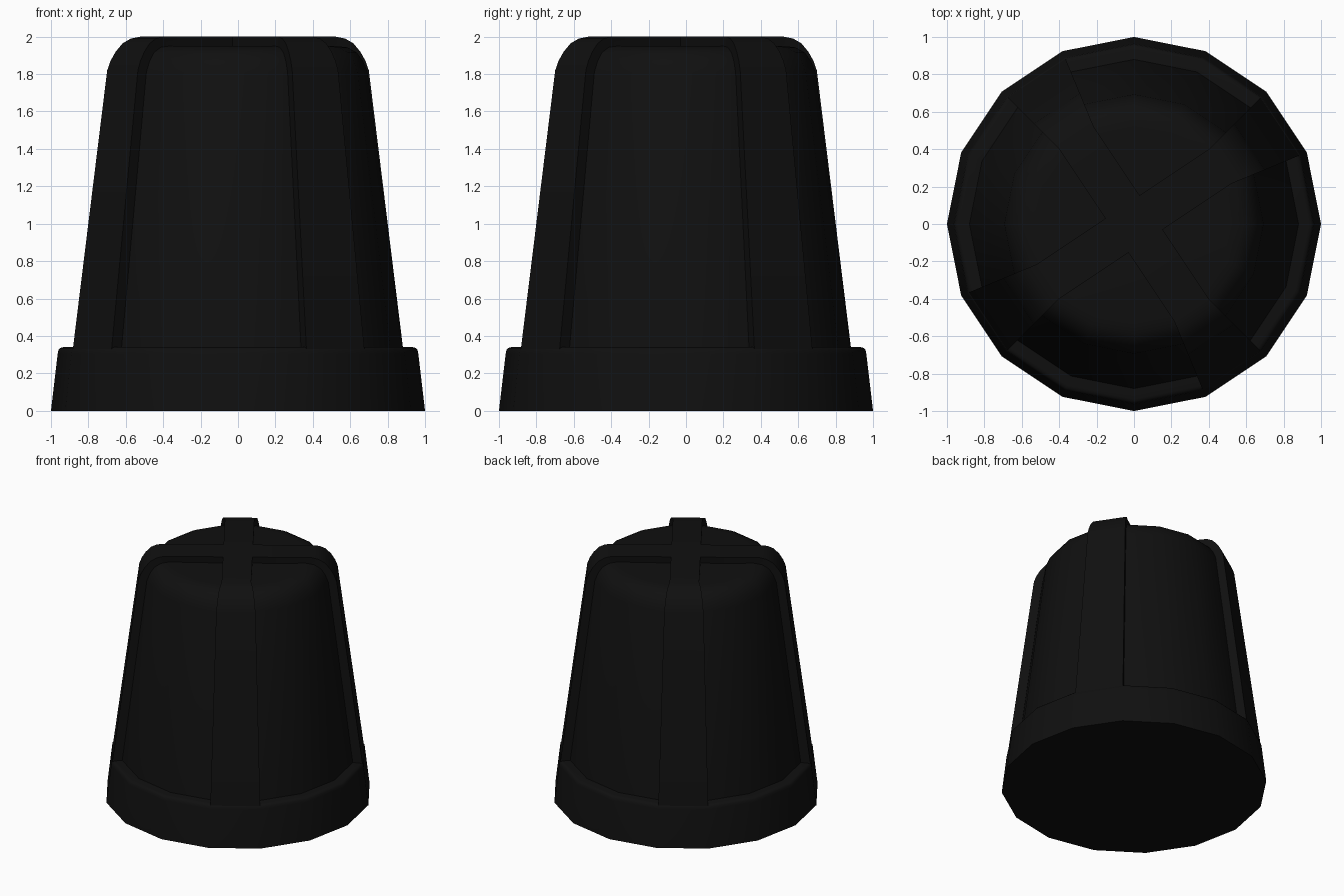
import bpy, bmesh, math
from mathutils import Matrix

if "Cube" in bpy.data.objects:
    bpy.data.objects.remove(bpy.data.objects["Cube"])

SIDES = 16
HALF = math.pi / SIDES
mat = bpy.data.materials.new("black_plastic")
mat.diffuse_color = (0.005, 0.005, 0.005, 1)
mat.use_nodes = True
mat.node_tree.nodes["Principled BSDF"].inputs["Base Color"].default_value = mat.diffuse_color


def finish(name, bm, angle=35):
    bmesh.ops.remove_doubles(bm, verts=bm.verts, dist=0.0005)
    bmesh.ops.recalc_face_normals(bm, faces=bm.faces)
    me = bpy.data.meshes.new(name)
    bm.to_mesh(me)
    bm.free()
    ob = bpy.data.objects.new(name, me)
    bpy.context.collection.objects.link(ob)
    me.materials.append(mat)
    bpy.ops.object.select_all(action='DESELECT')
    ob.select_set(True)
    bpy.context.view_layer.objects.active = ob
    bpy.ops.object.shade_smooth_by_angle(angle=math.radians(angle))
    return ob


def revolve(name, profile):
    """Closed 16-sided solid from (radius, z) points, bottom to top."""
    bm = bmesh.new()
    rings = [[bm.verts.new((r * math.cos(2 * HALF * i), r * math.sin(2 * HALF * i), z))
              for i in range(SIDES)] for r, z in profile]
    for a, b in zip(rings, rings[1:]):
        for i in range(SIDES):
            j = (i + 1) % SIDES
            bm.faces.new((a[i], a[j], b[j], b[i]))
    bm.faces.new(rings[0][::-1])
    bm.faces.new(rings[-1])
    return finish(name, bm)


# Base rim with a softened top edge
revolve("base_rim", [(1.0, 0), (0.964, 0.305), (0.96, 0.325), (0.95, 0.336), (0.935, 0.34), (0.8, 0.34)])

# Tapered core, visible as the four recessed panels
revolve("core", [(0.885, 0.3), (0.88, 0.34), (0.693, 1.81), (0.668, 1.87), (0.635, 1.915),
                 (0.585, 1.943), (0.52, 1.95)])

# Four raised ribs, one facet wide, meeting as a cross on the top
outer = [(0.957, 0.32), (0.757, 1.82), (0.738, 1.87), (0.708, 1.92), (0.667, 1.965),
         (0.62, 1.99), (0.565, 2.0)]
inner = [(0.84, 0.32), (0.65, 1.80), (0.63, 1.85), (0.60, 1.89), (0.57, 1.91),
         (0.53, 1.92), (0.50, 1.92)]
HUB = 0.565 * math.sin(HALF)


def pair(bm, r, z, half=None):
    """Left and right vertices of a rib section pointing along +x."""
    x, y = r * math.cos(HALF), half or r * math.sin(HALF)
    return [bm.verts.new((x, s * y, z)) for s in (-1, 1)]


bm = bmesh.new()
for k in range(4):
    o = [pair(bm, r, z) for r, z in outer] + [pair(bm, HUB / math.cos(HALF), 2.0, HUB)]
    n = [pair(bm, r, z) for r, z in inner] + [pair(bm, HUB / math.cos(HALF), 1.92, HUB)]
    for i in range(len(o) - 1):
        bm.faces.new((o[i][0], o[i][1], o[i + 1][1], o[i + 1][0]))
        for s in (0, 1):
            bm.faces.new((o[i][s], o[i + 1][s], n[i + 1][s], n[i][s]))
        bm.faces.new((n[i][1], n[i][0], n[i + 1][0], n[i + 1][1]))
    bm.faces.new((o[0][1], o[0][0], n[0][0], n[0][1]))
    bmesh.ops.rotate(bm, verts=bm.verts, cent=(0, 0, 0), matrix=Matrix.Rotation(math.pi / 2, 3, 'Z'))
for z in (1.92, 2.0):
    bm.faces.new([bm.verts.new((x * HUB, y * HUB, z)) for x, y in ((-1, -1), (1, -1), (1, 1), (-1, 1))])
bmesh.ops.rotate(bm, verts=bm.verts, cent=(0, 0, 0), matrix=Matrix.Rotation(3 * HALF, 3, 'Z'))
finish("cross_ribs", bm)
